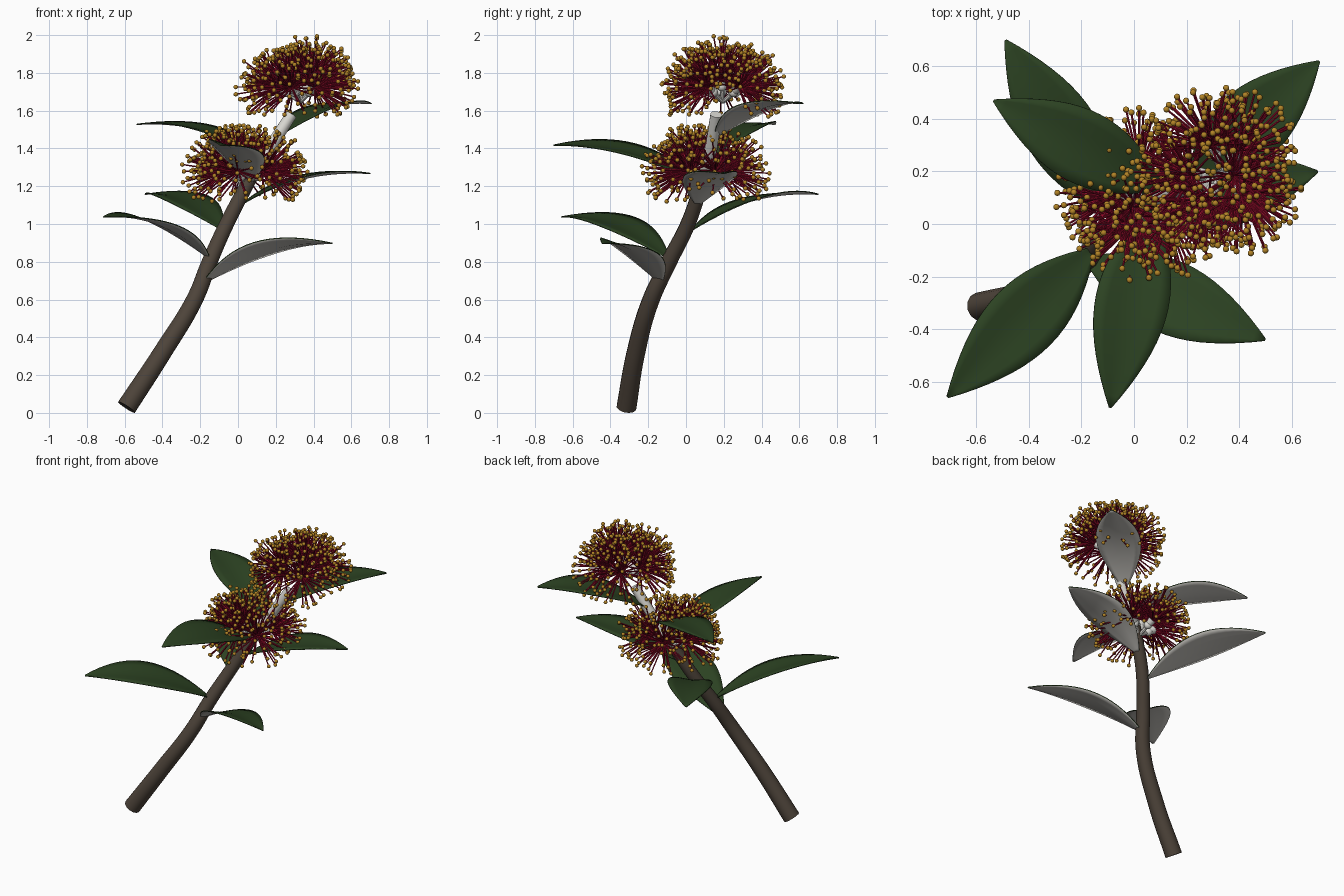
import bpy, bmesh, math, random
from mathutils import Vector, Matrix

random.seed(4)
cube = bpy.data.objects.get("Cube")
if cube:
    bpy.data.objects.remove(cube, do_unlink=True)


def material(name, r, g, b):
    m = bpy.data.materials.new(name)
    m.use_nodes = True
    m.diffuse_color = (r, g, b, 1)
    bsdf = next(n for n in m.node_tree.nodes if n.type == 'BSDF_PRINCIPLED')
    bsdf.inputs["Base Color"].default_value = (r, g, b, 1)
    bsdf.inputs["Roughness"].default_value = 0.7
    return m


BARK = material("brown bark", 0.075, 0.057, 0.042)
GREEN = material("leaf green", 0.025, 0.055, 0.016)
FELT = material("pale leaf underside", 0.55, 0.535, 0.5)
WHITE = material("downy white", 0.7, 0.69, 0.65)
RED = material("crimson filament", 0.3, 0.004, 0.025)
GOLD = material("golden anther", 0.45, 0.23, 0.02)


def smooth(ob):
    bpy.ops.object.select_all(action='DESELECT')
    ob.select_set(True)
    bpy.context.view_layer.objects.active = ob
    bpy.ops.object.shade_smooth_by_angle(angle=math.radians(40))


def mesh_object(name, bm, *mats):
    me = bpy.data.meshes.new(name)
    bm.to_mesh(me)
    bm.free()
    for m in mats:
        me.materials.append(m)
    ob = bpy.data.objects.new(name, me)
    bpy.context.collection.objects.link(ob)
    smooth(ob)
    return ob


def tube(name, points, radii, mat):
    """Tapered round stem along a smooth path."""
    cu = bpy.data.curves.new(name, 'CURVE')
    cu.dimensions = '3D'
    cu.bevel_depth = 1
    cu.bevel_resolution = 4
    cu.use_fill_caps = True
    sp = cu.splines.new('BEZIER')
    sp.bezier_points.add(len(points) - 1)
    for bp, p, r in zip(sp.bezier_points, points, radii):
        bp.co, bp.radius = p, r
        bp.handle_left_type = bp.handle_right_type = 'AUTO'
    cu.materials.append(mat)
    ob = bpy.data.objects.new(name, cu)
    bpy.context.collection.objects.link(ob)
    bpy.ops.object.select_all(action='DESELECT')
    ob.select_set(True)
    bpy.context.view_layer.objects.active = ob
    bpy.ops.object.convert(target='MESH')
    smooth(bpy.context.view_layer.objects.active)


def leaf(name, base, tip, roll, width=0.275, rows=18, cols=6):
    """Arched, folded and slightly rolled blade, green above and pale below."""
    base, tip = Vector(base), Vector(tip)
    ctrl = base.lerp(tip, 0.45)
    ctrl.z = tip.z + 0.025
    flat = Vector((tip.x - base.x, tip.y - base.y, 0)).normalized()
    right = Vector((flat.y, -flat.x, 0))
    bm = bmesh.new()
    grid = []
    for i in range(rows + 1):
        t = i / rows
        mid = base * (1 - t) ** 2 + ctrl * (2 * t * (1 - t)) + tip * t * t
        half = width / 2 * max(math.sin(math.pi * t), 0.01) ** 0.9 + 0.002
        row = []
        for j in range(cols + 1):
            s = 2 * j / cols - 1
            lift = Vector((0, 0, half * (0.12 * abs(s) + roll * s)))
            row.append(bm.verts.new(mid + right * s * half + lift))
        grid.append(row)
    for a, b in zip(grid, grid[1:]):
        for j in range(cols):
            bm.faces.new((a[j], a[j + 1], b[j + 1], b[j]))
    bm.normal_update()
    if sum(f.normal.z for f in bm.faces) < 0:
        bmesh.ops.reverse_faces(bm, faces=bm.faces)
    ob = mesh_object(name, bm, GREEN, FELT)
    mod = ob.modifiers.new("thickness", 'SOLIDIFY')
    mod.thickness = 0.006
    mod.offset = -1
    mod.material_offset = 1


def rod(bm, a, b, r1, r2, sides):
    """Tapered rod between two points."""
    d = b - a
    turn = d.to_track_quat('Z', 'Y').to_matrix().to_4x4()
    bmesh.ops.create_cone(bm, cap_ends=True, segments=sides, radius1=r1, radius2=r2,
                          depth=d.length, matrix=Matrix.Translation((a + b) / 2) @ turn)


def polar(azimuth, tilt):
    a, t = math.radians(azimuth), math.radians(tilt)
    return Vector((math.cos(a) * math.sin(t), math.sin(a) * math.sin(t), math.cos(t)))


def flower_head(name, hub, florets, count=66, spread=84):
    """Florets around one hub, each a pale cup with a burst of stamens."""
    hub = Vector(hub)
    cups, filaments, anthers = bmesh.new(), bmesh.new(), bmesh.new()
    for azimuth, tilt in florets:
        axis = polar(azimuth, tilt)
        neck, mouth = hub + axis * 0.09, hub + axis * 0.135
        rod(cups, hub, neck, 0.01, 0.013, 8)
        rod(cups, neck, mouth, 0.02, 0.027, 12)
        bmesh.ops.create_uvsphere(cups, u_segments=12, v_segments=8, radius=0.026,
                                  matrix=Matrix.Translation(neck))
        turn = axis.to_track_quat('Z', 'Y')
        for k in range(count):
            # even spread over a cap, with a little jitter
            open_angle = math.acos(1 - (k + 0.5) / count * (1 - math.cos(math.radians(spread))))
            around = k * 137.5 + random.uniform(-12, 12)
            d = turn @ polar(around, math.degrees(open_angle) + random.uniform(-4, 4))
            end = mouth + d * random.uniform(0.185, 0.24)
            rod(filaments, mouth + d * 0.005, end, 0.005, 0.004, 5)
            bmesh.ops.create_icosphere(anthers, subdivisions=2, radius=0.012,
                                       matrix=Matrix.Translation(end))
    mesh_object(name + "_cups", cups, WHITE)
    mesh_object(name + "_filaments", filaments, RED)
    mesh_object(name + "_anthers", anthers, GOLD)


# Woody stem and pale young shoot
tube("stem",
     [(-0.59, -0.315, 0.03), (-0.4, -0.265, 0.32), (-0.23, -0.185, 0.6),
      (-0.15, -0.09, 0.8), (-0.06, 0.01, 1.0), (0.08, 0.1, 1.27)],
     [0.054, 0.05, 0.046, 0.043, 0.04, 0.037], BARK)
tube("young_shoot", [(0.075, 0.1, 1.26), (0.18, 0.135, 1.42), (0.283, 0.16, 1.58)],
     [0.035, 0.033, 0.031], WHITE)

# Leaves spiralling up the stem: base, tip, sideways roll
for name, base, tip, roll in (
        ("front_left_low_leaf", (-0.19, -0.13, 0.685), (0.5, -0.44, 0.9), 0.2),
        ("front_right_leaf", (-0.15, -0.09, 0.82), (-0.71, -0.66, 1.04), 0.15),
        ("back_right_low_leaf", (-0.08, 0.03, 0.97), (-0.49, 0.7, 1.16), 0.06),
        ("left_leaf", (0.01, 0.06, 1.1), (0.7, 0.2, 1.27), 0.0),
        ("front_leaf", (0.07, 0.07, 1.22), (-0.09, -0.7, 1.42), 0.2),
        ("back_right_high_leaf", (0.12, 0.13, 1.36), (-0.535, 0.47, 1.53), 0.04),
        ("back_left_high_leaf", (0.2, 0.15, 1.46), (0.705, 0.62, 1.64), 0.04)):
    leaf(name, base, tip, roll)

# Lower head surrounds the stem, upper head crowns the shoot
flower_head("lower_head", (0.045, 0.1, 1.2),
            [(215, 25)] + [(30 + 72 * k, 54) for k in range(5)])
flower_head("upper_head", (0.33, 0.195, 1.645),
            [(-10, 22)] + [(a, 54) for a in (50, 108, 185, 245, 315)])
